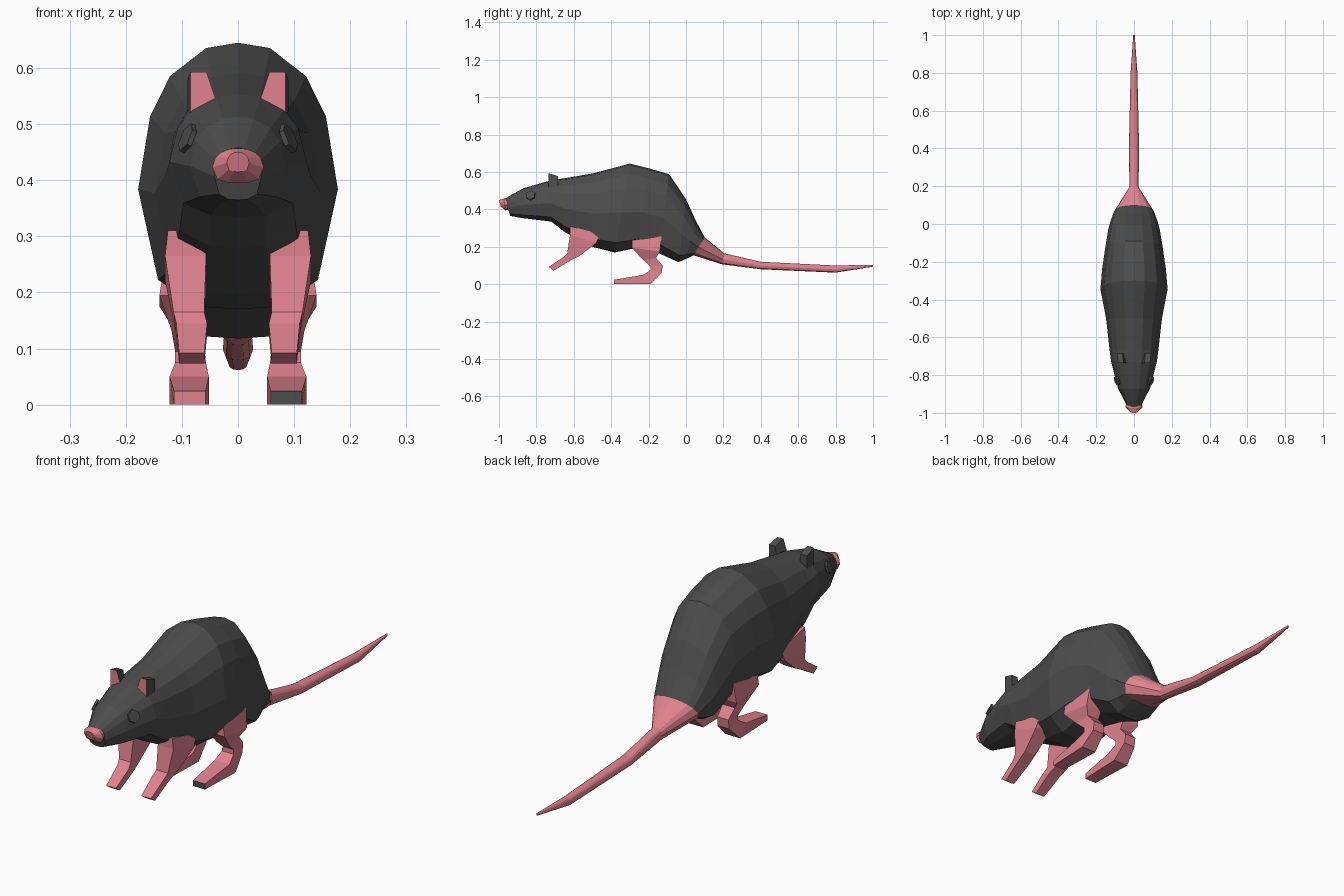
import bpy, bmesh
from mathutils import Vector

if "Cube" in bpy.data.objects:
    bpy.data.objects.remove(bpy.data.objects["Cube"])


def material(name, rgb):
    m = bpy.data.materials.new(name)
    m.diffuse_color = (*rgb, 1)
    m.use_nodes = True
    m.node_tree.nodes["Principled BSDF"].inputs["Base Color"].default_value = m.diffuse_color
    return m


FUR = material("grey fur", (0.075, 0.075, 0.075))
SKIN = material("pink skin", (0.75, 0.225, 0.275))


def loft(name, rings, mats):
    """Skin a list of equal-length point rings, cap both ends, flat faces."""
    bm = bmesh.new()
    vs = [[bm.verts.new(p) for p in r] for r in rings]
    n = len(vs[0])
    for a, b in zip(vs, vs[1:]):
        for i in range(n):
            j = (i + 1) % n
            bm.faces.new((a[i], a[j], b[j], b[i]))
    bm.faces.new(vs[0][::-1])
    bm.faces.new(vs[-1])
    bmesh.ops.recalc_face_normals(bm, faces=bm.faces)
    me = bpy.data.meshes.new(name)
    bm.to_mesh(me)
    bm.free()
    for m in mats:
        me.materials.append(m)
    ob = bpy.data.objects.new(name, me)
    bpy.context.collection.objects.link(ob)
    return ob


# cross-section, right half, from spine to belly (unit size)
HALF = [(0, 1), (.32, .96), (.68, .75), (.88, .45), (1, -.1), (.8, -.78), (.4, -.98), (0, -1)]
SECTION = HALF + [(-x, z) for x, z in HALF[-2:0:-1]]


def section(yt, zt, yb, zb, w):
    """Ring with its top at (yt, zt), bottom at (yb, zb) and half width w."""
    ym, zm, dy, dz = (yt + yb) / 2, (zt + zb) / 2, (yt - yb) / 2, (zt - zb) / 2
    return [(x * w, ym + n * dy, zm + n * dz) for x, n in SECTION]


# body and head
RUMP = (.10, .25, .04, .155, .105)
BODY = [(-.968, .458, -.94, .365, .042), (-.87, .513, -.87, .353, .085),
        (-.73, .553, -.72, .335, .122), (-.67, .563, -.65, .28, .13),
        (-.5, .592, -.5, .2, .148), (-.3, .645, -.38, .17, .178),
        (-.2, .62, -.26, .195, .168), (-.09, .588, -.15, .168, .152),
        (0, .455, -.04, .118, .135), (.05, .345, 0, .135, .122), RUMP]
loft("body", [section(*r) for r in BODY], [FUR])

# tail
TAIL = [RUMP, (.205, .165, .19, .107, .024), (.4, .12, .4, .08, .027),
        (.8, .1, .8, .062, .018), (1.0, .104, 1.0, .094, .004)]
loft("tail", [section(*r) for r in TAIL], [SKIN])

# nose
NOSE = [(-.95, .457, -.95, .4, .04), (-.975, .457, -.965, .395, .046),
        (-1.0, .45, -.99, .415, .02)]
loft("nose", [section(*r) for r in NOSE], [SKIN])


def limb(name, side, stations):
    """Four-sided leg: stations are (front y, z, back y, z, inner x, outer x)."""
    rings = [[(side * xi, yf, zf), (side * xo, yf, zf), (side * xo, yb, zb), (side * xi, yb, zb)]
             for yf, zf, yb, zb, xi, xo in stations]
    return loft(name, rings, [SKIN, FUR])


FRONT = [(-.62, .31, -.46, .27, .057, .125), (-.62, .265, -.48, .22, .057, .13),
         (-.635, .165, -.57, .15, .06, .115), (-.655, .145, -.62, .125, .055, .11),
         (-.735, .092, -.708, .073, .06, .105)]
HIND = [(-.29, .26, -.13, .26, .06, .13), (-.29, .195, -.14, .175, .06, .14),
        (-.23, .13, -.16, .14, .06, .118), (-.19, .095, -.125, .1, .06, .112),
        (-.19, .075, -.13, .06, .057, .112), (-.23, .05, -.19, 0, .052, .122),
        (-.385, .024, -.385, 0, .058, .114)]

for side, word in ((-1, "right"), (1, "left")):
    limb("front_leg_" + word, side, FRONT)
    hind = limb("hind_leg_" + word, side, HIND)
    if side > 0:  # grey toe end on one foot
        for f in hind.data.polygons:
            if f.center.y < -.38:
                f.material_index = 1

    # ear: tapered block with a pink front
    front = [(.03, .515), (.085, .515), (.085, .593), (.056, .593)]
    back = [(.05, .51), (.09, .51), (.09, .578), (.06, .578)]
    ear = loft("ear_" + word, [[(side * x, -.735, z) for x, z in front],
                               [(side * x, -.685, z) for x, z in back]], [FUR, SKIN])
    for f in ear.data.polygons:
        if f.normal.y < -.8:
            f.material_index = 1

    # eye: thin hexagonal plate lying on the head
    bpy.ops.mesh.primitive_cylinder_add(vertices=6, radius=.027, depth=.009,
                                        location=(side * .09, -.83, .475))
    eye = bpy.context.object
    eye.name = "eye_" + word
    eye.rotation_euler = Vector((side * .85, -.3, .38)).to_track_quat('Z', 'Y').to_euler()
    eye.data.materials.append(FUR)
